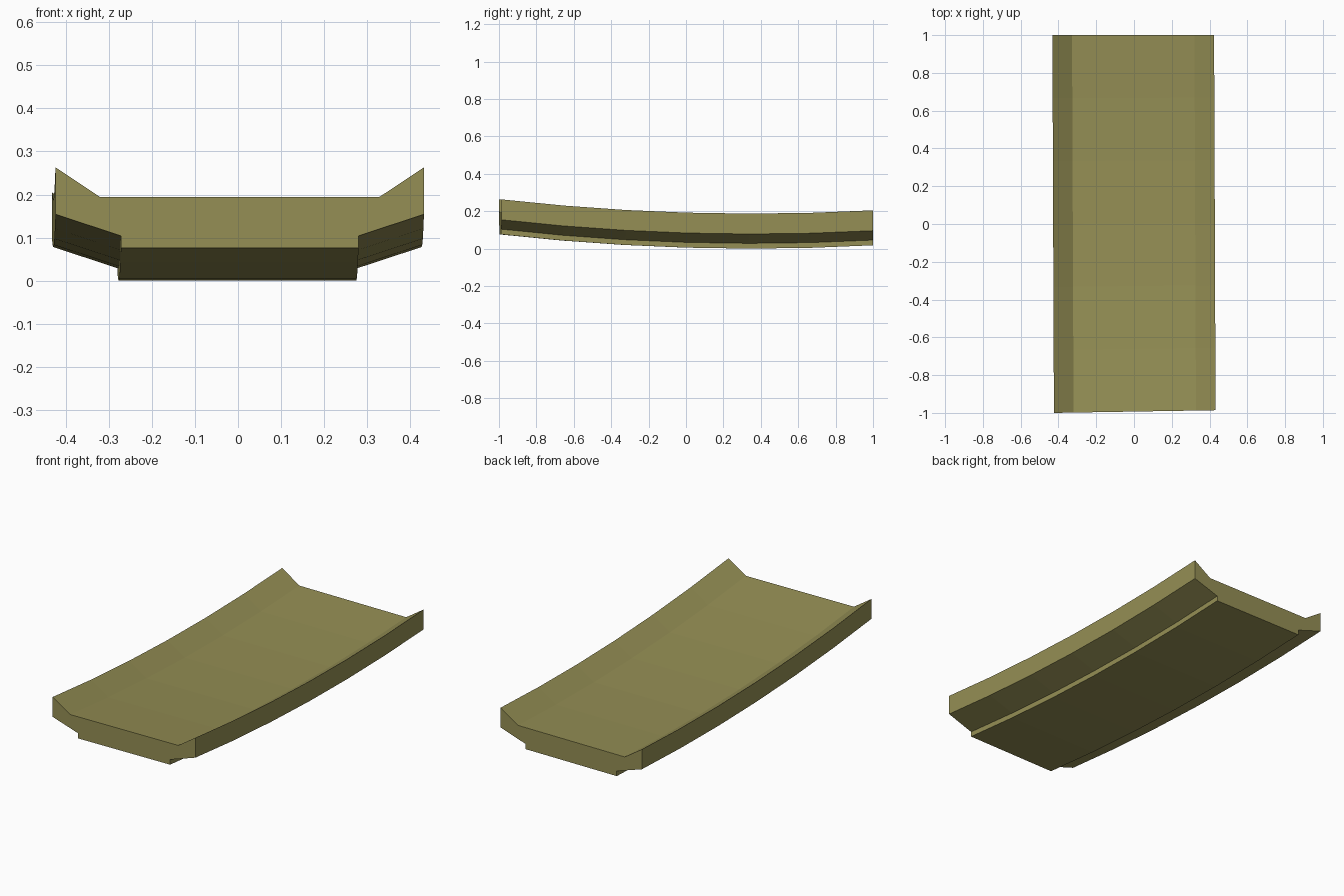
import bpy, bmesh

if "Cube" in bpy.data.objects:
    bpy.data.objects.remove(bpy.data.objects["Cube"])

SEGMENTS = 6

# Right half of the cross-section (x, z), from bottom centre round to top centre
half = [(0.276, 0.0), (0.276, 0.028), (0.428, 0.078), (0.428, 0.187), (0.324, 0.118)]
profile = half + [(-x, z) for x, z in reversed(half)]


def rise(y):
    # Gentle sag along the length, lowest a little behind the middle
    return 0.076 * ((y - 0.35) / 1.35) ** 2


# Curved tray: sweep the cross-section along y
bm = bmesh.new()
rings = []
for i in range(SEGMENTS + 1):
    y = -1 + 2 * i / SEGMENTS
    front = (1 - y) / 2
    ring = []
    for x, z in profile:
        skew_y = front * 0.0165 * (x + 0.428)   # front end is slightly out of square
        ring.append(bm.verts.new((x - 0.004 * y, y + skew_y, z + rise(y))))
    rings.append(ring)

n = len(profile)
for a, b in zip(rings, rings[1:]):
    for j in range(n):
        k = (j + 1) % n
        bm.faces.new((a[j], a[k], b[k], b[j]))

# End caps
bm.faces.new(rings[0])
bm.faces.new(rings[-1])

# Stand the lowest point on the floor
low = min(v.co.z for v in bm.verts)
for v in bm.verts:
    v.co.z -= low
bmesh.ops.recalc_face_normals(bm, faces=bm.faces[:])

mesh = bpy.data.meshes.new("curved_tray")
bm.to_mesh(mesh)
bm.free()
tray = bpy.data.objects.new("curved_tray", mesh)
bpy.context.collection.objects.link(tray)

# Olive colour
olive = bpy.data.materials.new("olive")
olive.diffuse_color = (0.30, 0.275, 0.09, 1)
olive.use_nodes = True
olive.node_tree.nodes["Principled BSDF"].inputs["Base Color"].default_value = olive.diffuse_color
mesh.materials.append(olive)
